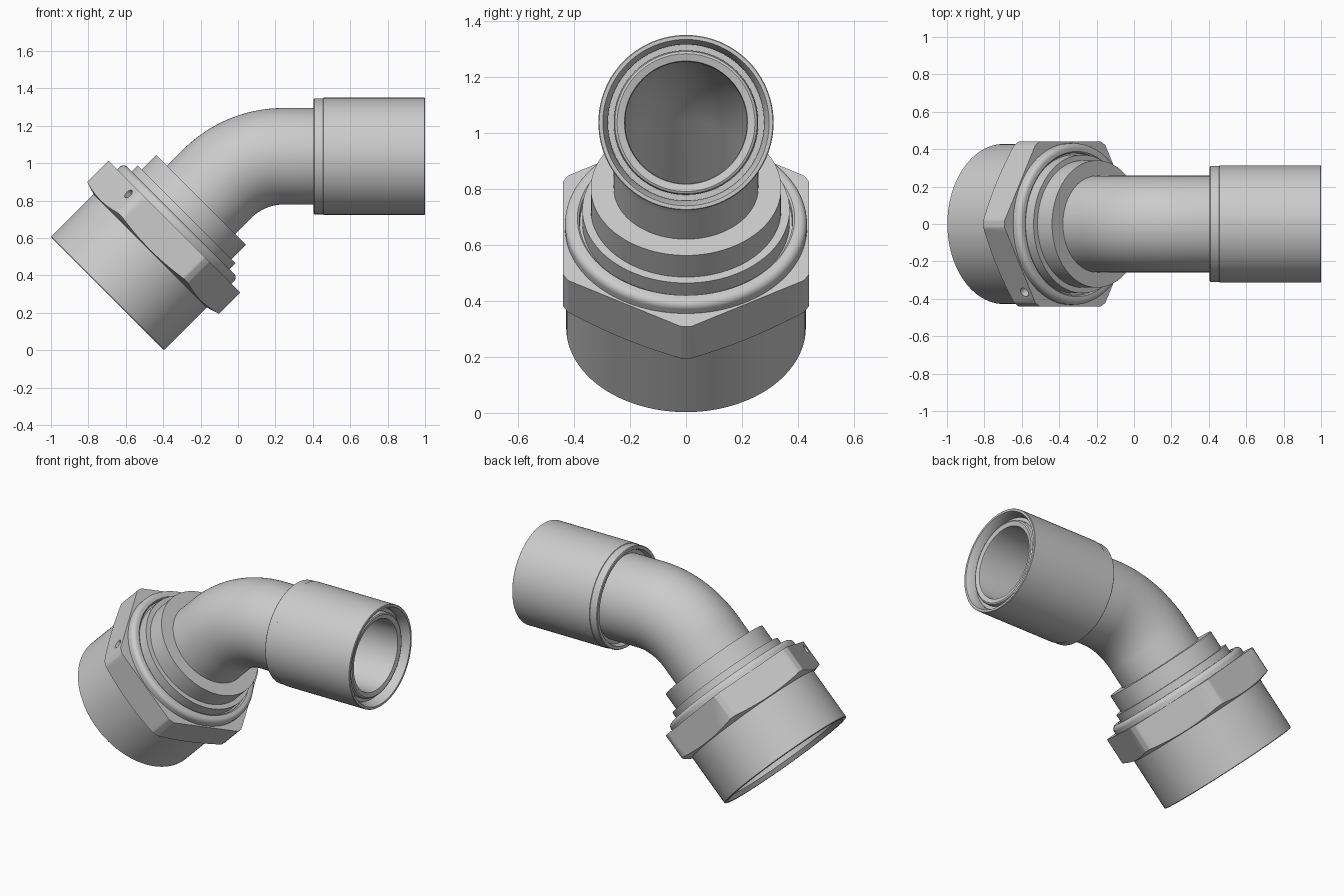
import bpy, bmesh, math
from mathutils import Vector

if "Cube" in bpy.data.objects:
    bpy.data.objects.remove(bpy.data.objects["Cube"])

STEEL = bpy.data.materials.new("steel_grey")
STEEL.diffuse_color = (0.6, 0.6, 0.6, 1)
STEEL.use_nodes = True
STEEL.node_tree.nodes["Principled BSDF"].inputs["Base Color"].default_value = STEEL.diffuse_color

# Centre line: 45 degree straight, bend, then a horizontal straight
START = Vector((-0.698, 0, 0.3025))
BEND_R, S1 = 0.5, 0.831
S2 = S1 + BEND_R * math.pi / 4
D45 = Vector((1, 0, 1)).normalized()
Y = Vector((0, 1, 0))
BEND_C = START + D45 * S1 + Vector((1, 0, -1)).normalized() * BEND_R


def frame(s):
    """Point, tangent and upward normal at path length s."""
    if s <= S1:
        p, a = START + D45 * s, math.pi / 4
    else:
        a = max(0.0, math.pi / 4 - (s - S1) / BEND_R)
        p = BEND_C + Vector((-math.sin(a), 0, math.cos(a))) * BEND_R
        p.x += max(0.0, s - S2)
    return p, Vector((math.cos(a), 0, math.sin(a))), Vector((-math.sin(a), 0, math.cos(a)))


def finish(name, bm):
    bmesh.ops.recalc_face_normals(bm, faces=bm.faces)
    me = bpy.data.meshes.new(name)
    bm.to_mesh(me)
    bm.free()
    ob = bpy.data.objects.new(name, me)
    bpy.context.collection.objects.link(ob)
    me.materials.append(STEEL)
    return ob


def loft(name, profile, n=96):
    """Closed ring solid from (path length, radius) pairs."""
    bm = bmesh.new()
    rings = []
    for s, r in profile:
        p, t, up = frame(s)
        rings.append([bm.verts.new(p + (up * math.cos(k * math.tau / n)
                                        + Y * math.sin(k * math.tau / n)) * r)
                      for k in range(n)])
    for a, b in zip(rings, rings[1:] + rings[:1]):
        for k in range(n):
            bm.faces.new((a[k], a[(k + 1) % n], b[(k + 1) % n], b[k]))
    return finish(name, bm)


def prism(name, base, axis, u, v, r, length, n):
    """Solid prism with n sides, a corner pointing along u."""
    bm = bmesh.new()
    rings = [[bm.verts.new(base + axis * h + (u * math.cos(k * math.tau / n)
                                              + v * math.sin(k * math.tau / n)) * r)
              for k in range(n)] for h in (0, length)]
    for ring in rings:
        bm.faces.new(ring)
    for k in range(n):
        j = (k + 1) % n
        bm.faces.new((rings[0][k], rings[0][j], rings[1][j], rings[1][k]))
    return finish(name, bm)


def boolean(ob, cutter, op):
    m = ob.modifiers.new(op.lower(), 'BOOLEAN')
    m.object, m.operation, m.solver = cutter, op, 'EXACT'
    bpy.context.view_layer.objects.active = ob
    bpy.ops.object.modifier_apply(modifier=m.name)
    bpy.data.objects.remove(cutter)


parts = []

# Bent pipe with bore, ending just inside the sleeve mouth
steps = [0.12] + [S1 + (S2 - S1) * i / 24 for i in range(25)]
END = S2 + 1.0 - BEND_C.x          # path length at x = 1
pipe = [(s, 0.258) for s in steps]
pipe += [(END - 0.04, 0.258), (END - 0.032, 0.254), (END - 0.028, 0.246), (END - 0.03, 0.238),
         (END - 0.035, 0.22), (END - 0.05, 0.217)]
pipe += [(s, 0.217) for s in reversed(steps)]
parts.append(loft("bent_pipe", pipe))

# Sleeve around the horizontal end
B = END - 0.595                    # rear of sleeve
parts.append(loft("end_sleeve", [
    (B, 0.306), (B + 0.004, 0.31), (B + 0.05, 0.31), (B + 0.052, 0.313),
    (END - 0.003, 0.313), (END, 0.310), (END, 0.297), (END - 0.04, 0.279),
    (END - 0.06, 0.279), (END - 0.06, 0.25), (B + 0.03, 0.25), (B + 0.03, 0.28), (B, 0.288)]))

# Threaded nut skirt with open bore
parts.append(loft("nut_skirt", [
    (0, 0.424), (0.004, 0.428), (0.4, 0.428), (0.4, 0.36), (0.3, 0.375),
    (0.025, 0.385), (0, 0.405)]))

# Sealing cone inside the nut
parts.append(loft("seal_cone", [
    (0.12, 0.217), (0.12, 0.27), (0.33, 0.365), (0.45, 0.365), (0.45, 0.217)]))

# Hexagon: prism trimmed by a chamfered ring
hexagon = loft("nut_hexagon", [
    (0.322, 0.425), (0.345, 0.4975), (0.506, 0.4975), (0.506, 0.35), (0.322, 0.35)], 192)
_, T, UP = frame(0.4)
boolean(hexagon, prism("hex_cutter", START + T * 0.28, T, UP, Y, 0.508, 0.3, 6), 'INTERSECT')

# Small wire hole in one flat
nrm = UP * math.cos(math.pi / 6) - Y * 0.5
side = T.cross(nrm)
spot = START + T * 0.456 + UP * 0.297 - Y * 0.365
boolean(hexagon, prism("hole_cutter", spot - nrm * 0.06, nrm, T, side, 0.026, 0.1, 24), 'DIFFERENCE')
parts.append(hexagon)

# Rounded bead on top of the nut
bead = [(0.49, 0.365), (0.49, 0.432)]
bead += [(0.527 + 0.027 * math.sin(a), 0.405 + 0.027 * math.cos(a))
         for a in (math.pi / 2 * i / 8 for i in range(9))]
bead += [(0.554, 0.388), (0.548, 0.381), (0.53, 0.379), (0.53, 0.365)]
parts.append(loft("nut_bead", bead))

# Stepped collar between nut and pipe
parts.append(loft("stepped_collar", [
    (0.42, 0.25), (0.42, 0.37), (0.598, 0.37), (0.598, 0.34),
    (0.7075, 0.34), (0.7075, 0.25)]))

# Smooth shading with sharp edges kept
bpy.ops.object.select_all(action='DESELECT')
for ob in parts:
    ob.select_set(True)
bpy.context.view_layer.objects.active = parts[0]
bpy.ops.object.shade_smooth_by_angle(angle=math.radians(30))
